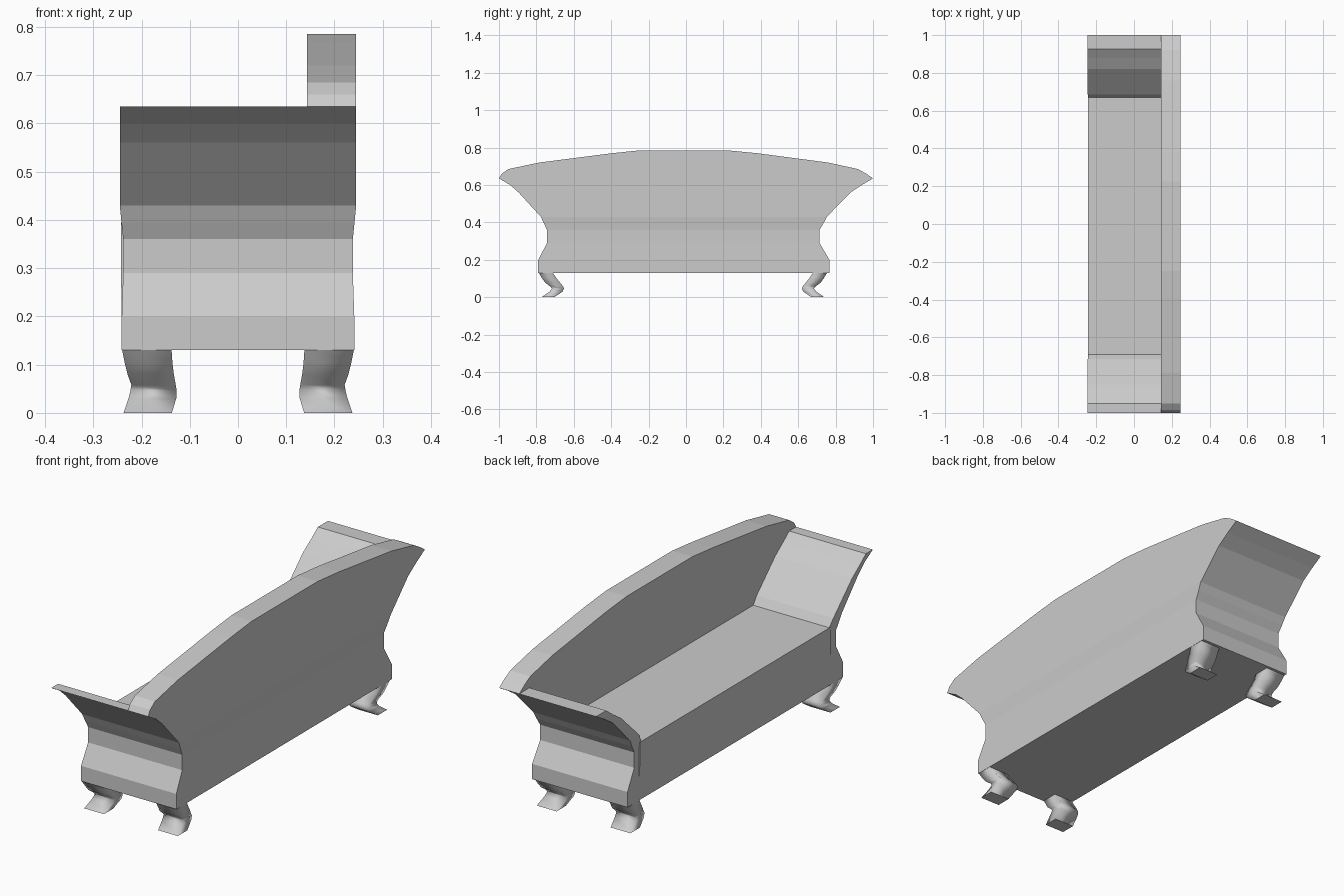
import bpy


def loft(name, rows, smooth=False):
    """Stack of rectangular sections, each row = (z, x0, x1, y0, y1)."""
    verts, faces = [], []
    for z, x0, x1, y0, y1 in rows:
        verts += [(x0, y0, z), (x1, y0, z), (x1, y1, z), (x0, y1, z)]
    for r in range(len(rows) - 1):
        a = r * 4
        for i in range(4):
            j = (i + 1) % 4
            faces.append((a + i, a + j, a + 4 + j, a + 4 + i))
    n = len(verts) - 4
    faces += [(3, 2, 1, 0), (n, n + 1, n + 2, n + 3)]
    mesh = bpy.data.meshes.new(name)
    mesh.from_pydata(verts, [], faces)
    if smooth:
        for p in mesh.polygons:
            p.use_smooth = len(p.vertices) == 4 and abs(p.normal.z) < 0.95
    ob = bpy.data.objects.new(name, mesh)
    bpy.context.collection.objects.link(ob)
    return ob


BACK_X = 0.143

# Shared side profile: z, half width, outer y at each end, inner y at each end
profile = [
    (0.13, 0.241, -0.79, 0.767, -0.68, 0.66),
    (0.20, 0.241, -0.79, 0.767, -0.68, 0.66),
    (0.29, 0.238, -0.743, 0.714, -0.68, 0.66),
    (0.36, 0.238, -0.743, 0.714, -0.685, 0.665),
    (0.395, 0.2415, -0.76, 0.735, -0.69, 0.67),
    (0.43, 0.245, -0.776, 0.753, -0.715, 0.685),
    (0.56, 0.245, -0.895, 0.88, -0.85, 0.82),
    (0.60, 0.245, -0.94, 0.94, -0.905, 0.88),
    (0.635, 0.245, -1.0, 1.0, -0.95, 0.927),
]

# Scrolled arms at both ends
loft("left_arm", [(z, -w, BACK_X + 0.01, o, i) for z, w, o, _, i, _ in profile])
loft("right_arm", [(z, -w, BACK_X + 0.01, i, o) for z, w, _, o, _, i in profile])

# Curved backrest running the full length
crown = [(0.66, -0.985, 0.965), (0.685, -0.95, 0.92), (0.72, -0.785, 0.76),
         (0.77, -0.395, 0.38), (0.785, -0.25, 0.225)]
loft("backrest",
     [(z, BACK_X, w, a, b) for z, w, a, b, _, _ in profile] +
     [(z, BACK_X, 0.245, a, b) for z, a, b in crown])

# Seat block between the arms
loft("seat", [(0.13, -0.241, BACK_X + 0.01, -0.70, 0.68),
              (0.395, -0.243, BACK_X + 0.01, -0.70, 0.68)])

# Curved legs: z, inner x, outer x, inner y, outer y
leg = [(0.135, 0.138, 0.241, 0.70, 0.775),
       (0.105, 0.136, 0.235, 0.68, 0.757),
       (0.08, 0.133, 0.229, 0.66, 0.74),
       (0.058, 0.129, 0.221, 0.642, 0.712),
       (0.046, 0.127, 0.223, 0.637, 0.702),
       (0.03, 0.128, 0.227, 0.645, 0.715),
       (0.0, 0.137, 0.237, 0.69, 0.758)]
for sx, xn in ((-1, "front"), (1, "back")):
    for sy, yn in ((-1, "left"), (1, "right")):
        shift = -0.02 if sy > 0 else 0.02
        rows = []
        for z, a, b, c, d in leg:
            x0, x1 = sorted((sx * a, sx * b))
            off = -0.03 if sy > 0 else 0.0
            y0, y1 = sorted((sy * c, sy * d))
            dy = -0.015 if sy < 0 else -0.018
            rows.append((z, x0, x1, y0 + dy, y1 + dy))
        loft(f"{xn}_{yn}_leg", rows, smooth=True)
